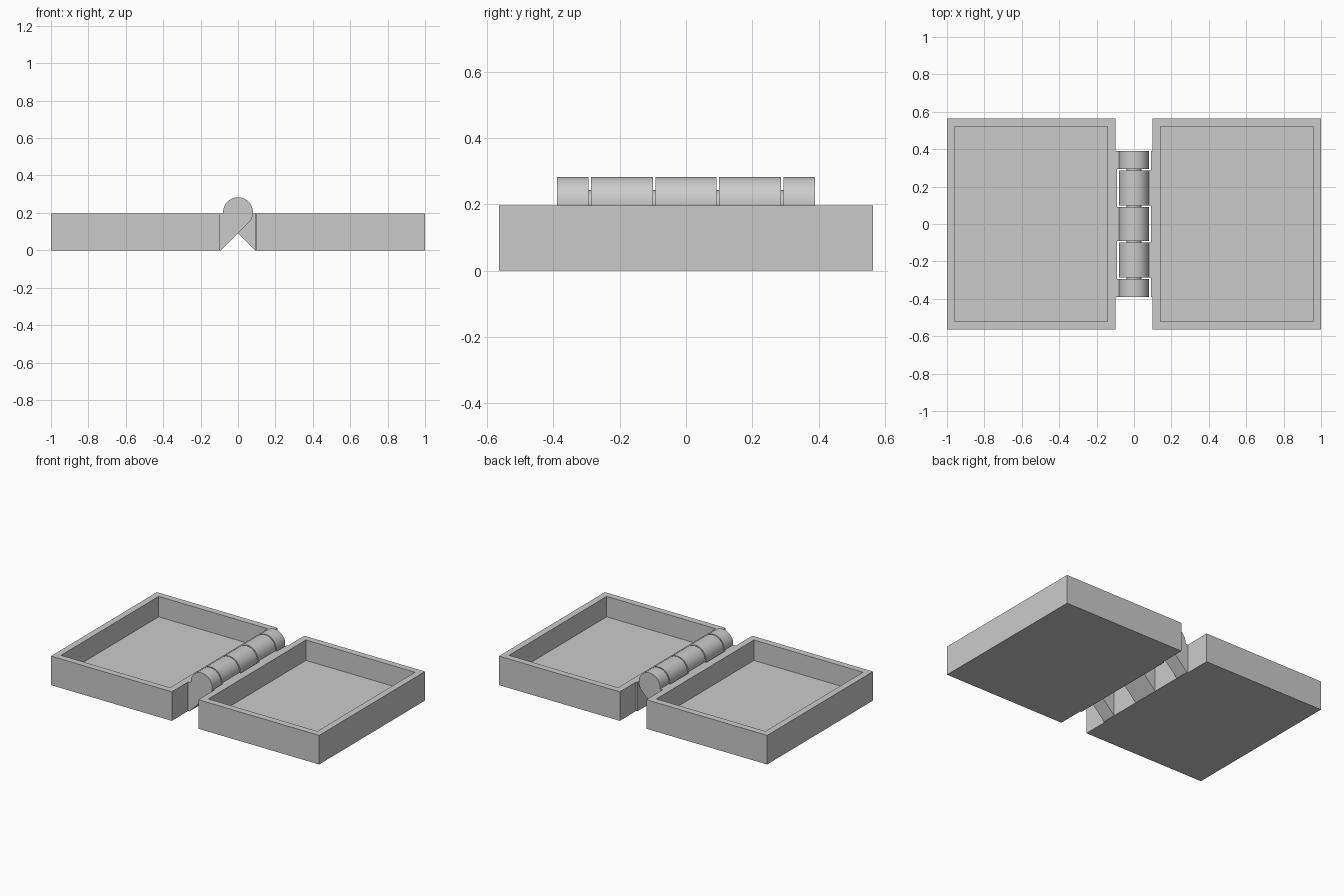
import bpy, bmesh, math
from mathutils import Matrix, Vector

if "Cube" in bpy.data.objects:
    bpy.data.objects.remove(bpy.data.objects["Cube"])

GREY = (0.6, 0.6, 0.6, 1)
grey = bpy.data.materials.new("plain grey")
grey.use_nodes = True
grey.diffuse_color = GREY
grey.node_tree.nodes["Principled BSDF"].inputs["Base Color"].default_value = GREY

HEIGHT = 0.196          # tray height
EDGE = 0.099            # inner side of each tray
HALF_DEPTH = 0.564      # half the tray depth along y
PLATE = 0.09            # inner side of each hinge plate
AXIS_Z, RADIUS, PIN_RADIUS = 0.203, 0.08, 0.04
HINGE_END = 0.389


def finish(bm, name, smooth=False):
    bmesh.ops.recalc_face_normals(bm, faces=bm.faces)
    mesh = bpy.data.meshes.new(name)
    bm.to_mesh(mesh)
    bm.free()
    mesh.materials.append(grey)
    obj = bpy.data.objects.new(name, mesh)
    bpy.context.collection.objects.link(obj)
    if smooth:
        bpy.ops.object.select_all(action='DESELECT')
        obj.select_set(True)
        bpy.context.view_layer.objects.active = obj
        bpy.ops.object.shade_smooth_by_angle(angle=math.radians(30))
    return obj


def box(bm, low, high):
    low, high = Vector(low), Vector(high)
    matrix = Matrix.Translation((low + high) / 2) @ Matrix.Diagonal((*(high - low), 1))
    bmesh.ops.create_cube(bm, size=1, matrix=matrix)


def tray(name, side):
    """Open box with a hollow top."""
    bm = bmesh.new()
    a, b = sorted((side * EDGE, side))
    box(bm, (a, -HALF_DEPTH, 0), (b, HALF_DEPTH, HEIGHT))
    top = max(bm.faces, key=lambda f: f.calc_center_median().z)
    bmesh.ops.inset_region(bm, faces=[top], thickness=0.062)
    floor = bmesh.ops.extrude_face_region(bm, geom=[top])["geom"]
    verts = [v for v in floor if isinstance(v, bmesh.types.BMVert)]
    bmesh.ops.translate(bm, verts=verts, vec=(0, 0, 0.058 - HEIGHT))
    if top.is_valid:
        bmesh.ops.delete(bm, geom=[top], context='FACES_ONLY')
    finish(bm, name)


def plate(name, side):
    """Thin strip that carries the hinge arms."""
    bm = bmesh.new()
    a, b = sorted((side * PLATE, side * EDGE))
    box(bm, (a, -HINGE_END, 0), (b, HINGE_END, HEIGHT))
    finish(bm, name)


def knuckle(name, side, y0, y1):
    """Round barrel with a gusset arm sloping down to its plate."""
    start = -math.pi / 4
    end = math.pi + math.asin((AXIS_Z - HEIGHT) / RADIUS)
    steps = 40
    profile = [(-PLATE, 0)]
    for i in range(steps + 1):
        t = start + (end - start) * i / steps
        profile.append((RADIUS * math.cos(t), AXIS_Z + RADIUS * math.sin(t)))
    profile.append((-PLATE, HEIGHT))
    bm = bmesh.new()
    face = bm.faces.new([bm.verts.new((-side * x, y0, z)) for x, z in profile])
    geom = bmesh.ops.extrude_face_region(bm, geom=[face])["geom"]
    verts = [v for v in geom if isinstance(v, bmesh.types.BMVert)]
    bmesh.ops.translate(bm, verts=verts, vec=(0, y1 - y0, 0))
    if not any(abs(f.normal.y) > 0.9 and abs(f.calc_center_median().y - y0) < 1e-4
               for f in bm.faces):
        bm.faces.new([v for v in bm.verts if abs(v.co.y - y0) < 1e-5])
    finish(bm, name, smooth=True)


# Trays and hinge plates
for word, side in (("right", -1), ("left", 1)):
    tray(word + "_tray", side)
    plate(word + "_hinge_plate", side)

# Knuckles alternate between the two trays
joints = (-0.393, -0.29, -0.096, 0.096, 0.29, 0.393)
for i in range(5):
    knuckle(f"hinge_knuckle_{i + 1}", -1 if i % 2 == 0 else 1,
            joints[i] + 0.004, joints[i + 1] - 0.004)

# Pin through the barrel
bm = bmesh.new()
bmesh.ops.create_cone(bm, cap_ends=True, segments=32, radius1=PIN_RADIUS,
                      radius2=PIN_RADIUS, depth=0.62,
                      matrix=Matrix.Translation((0, 0, AXIS_Z)) @ Matrix.Rotation(math.pi / 2, 4, 'X'))
finish(bm, "hinge_pin", smooth=True)
